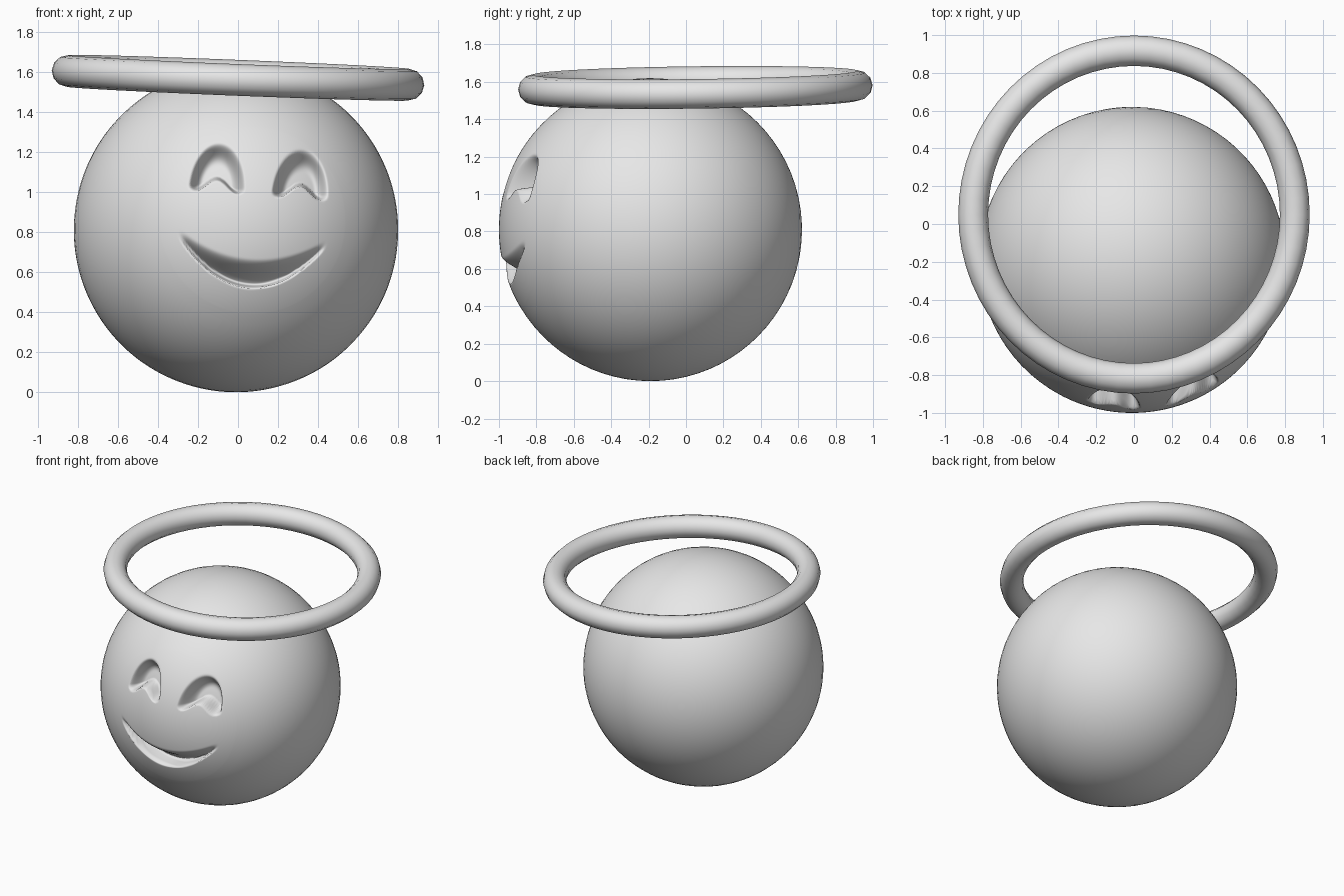
import bpy, bmesh, math
from mathutils import Vector

if "Cube" in bpy.data.objects:
    bpy.data.objects.remove(bpy.data.objects["Cube"])

grey = bpy.data.materials.new("plain_grey")
grey.diffuse_color = (0.8, 0.8, 0.8, 1)
grey.use_nodes = True
grey.node_tree.nodes["Principled BSDF"].inputs["Base Color"].default_value = grey.diffuse_color

R = 0.81
CENTRE = Vector((-0.01, -0.19, 0.81))
TILT = math.radians(-4.3)          # the face leans a little to one side


def ease(t):
    t = max(0.0, min(1.0, t))
    return t * t * (3 - 2 * t)


def to_local(x, z, cx, cz):
    dx, dz = x - cx, z - cz
    c, s = math.cos(TILT), math.sin(TILT)
    return dx * c + dz * s, -dx * s + dz * c


def eye_depth(x, z, cx, cz):
    """Arched hollow, sloping in from the arch, with a sharp wavy lower lip."""
    u, v = to_local(x, z, cx, cz)
    if abs(u) > 0.145 or not -0.03 < v < 0.25:
        return 0.0
    inside = 1 - (u / 0.143) ** 2 - (max(v, 0) / 0.245) ** 2
    lower = 0.05 - 0.06 * math.sin(math.pi * u / 0.21) ** 2
    return 0.12 * ease(inside / 0.75) * ease((v - lower) / 0.022)


def mouth_depth(x, z):
    """Crescent hollow, sloping in from the upper lip to a sharp lower lip."""
    u, v = to_local(x, z, 0.07, 0.752)
    bow = 1 - (u / 0.375) ** 2
    if bow <= 0:
        return 0.0
    upper = 0.04 - 0.125 * bow
    lower = -0.235 * bow
    if not lower < v < upper:
        return 0.0
    return 0.13 * ease(bow / 0.3) * ease((upper - v) / 0.13) * ease((v - lower) / 0.022)


# Head: ball whose rings are packed closely around the face
SEG = 256
angles = [0.62 * i / 70 for i in range(1, 71)]
angles += [0.62 + (math.pi - 0.62) * i / 32 for i in range(1, 32)]
face_axis = Vector((0.10, -0.80, 0.06)).normalized()
turn = Vector((0, 0, 1)).rotation_difference(face_axis)


def head_point(theta, phi):
    d = Vector((math.sin(theta) * math.cos(phi),
                math.sin(theta) * math.sin(phi), math.cos(theta)))
    p = CENTRE + R * (turn @ d)
    if p.y < CENTRE.y:
        p.y += max(eye_depth(p.x, p.z, -0.108, 1.005),
                   eye_depth(p.x, p.z, 0.307, 0.973),
                   mouth_depth(p.x, p.z))
    return p


bm = bmesh.new()
front = bm.verts.new(head_point(0, 0))
back = bm.verts.new(head_point(math.pi, 0))
rings = [[bm.verts.new(head_point(a, 2 * math.pi * j / SEG)) for j in range(SEG)]
         for a in angles]
for j in range(SEG):
    k = (j + 1) % SEG
    bm.faces.new((front, rings[0][j], rings[0][k]))
    bm.faces.new((back, rings[-1][k], rings[-1][j]))
    for a, b in zip(rings, rings[1:]):
        bm.faces.new((a[j], b[j], b[k], a[k]))
for f in bm.faces:
    f.smooth = True
mesh = bpy.data.meshes.new("head")
bm.to_mesh(mesh)
bm.free()
mesh.materials.append(grey)
bpy.context.collection.objects.link(bpy.data.objects.new("head", mesh))

# Halo: tilted ring floating around the crown
bpy.ops.mesh.primitive_torus_add(
    major_segments=64, minor_segments=12, major_radius=0.852, minor_radius=0.079,
    location=(0, 0.05, 1.57), rotation=(math.radians(0.7), math.radians(2.3), 0))
halo = bpy.context.object
halo.name = "halo"
halo.scale.y = 1.018
halo.data.materials.append(grey)
bpy.ops.object.shade_smooth()
